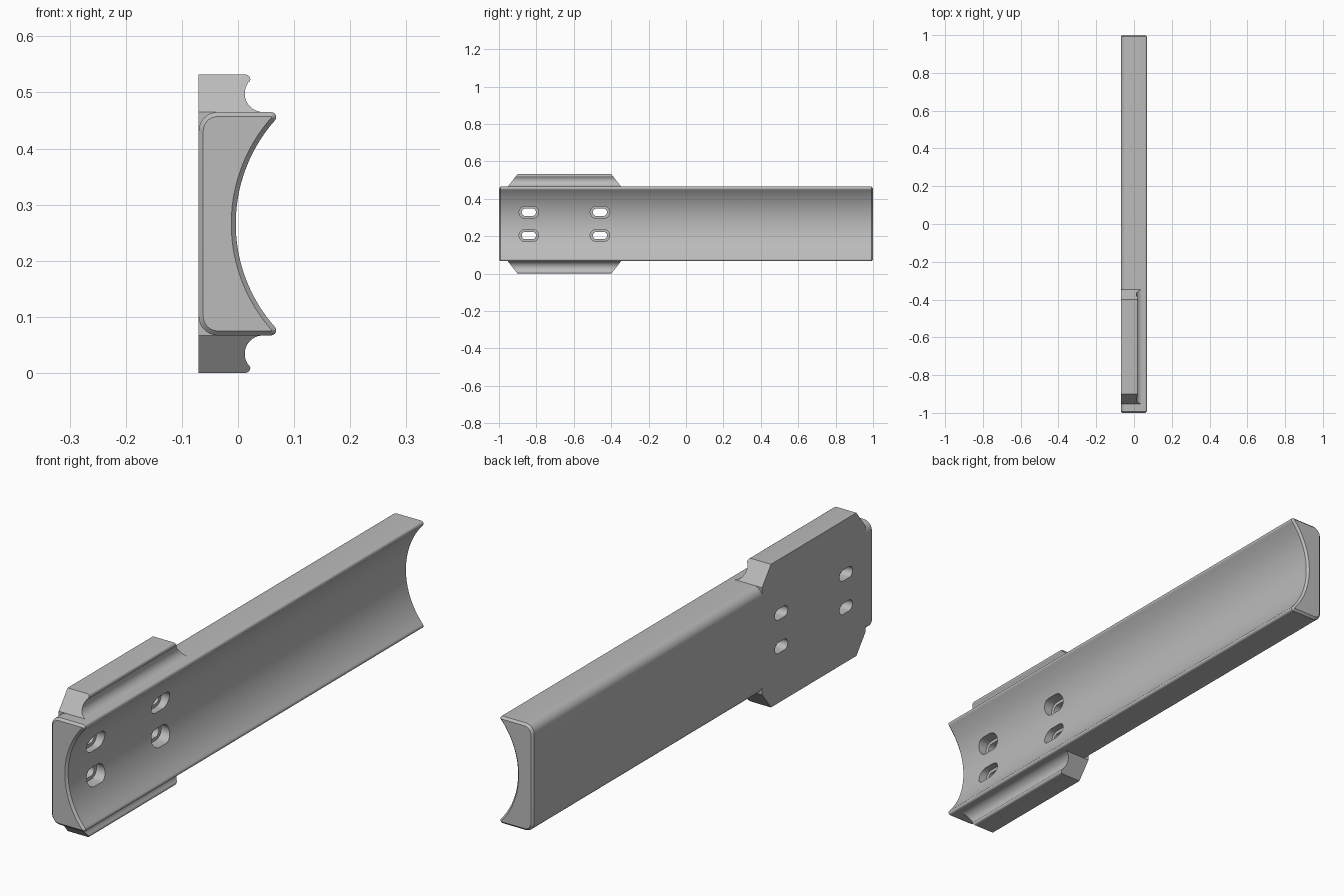
import bpy
import bmesh
from math import sin, cos, pi, sqrt, atan2

if "Cube" in bpy.data.objects:
    bpy.data.objects.remove(bpy.data.objects["Cube"], do_unlink=True)

MID = 0.266          # height of the mirror plane
HALF = 0.199         # half height of the rail
BACK = -0.07         # flat back plane

grey = bpy.data.materials.new("plain grey")
grey.use_nodes = True
grey.diffuse_color = (0.5, 0.5, 0.5, 1)
grey.node_tree.nodes["Principled BSDF"].inputs["Base Color"].default_value = (0.5, 0.5, 0.5, 1)


def arc(cx, cz, r, a0, a1, n):
    return [(cx + r * cos(a0 + (a1 - a0) * i / n), cz + r * sin(a0 + (a1 - a0) * i / n))
            for i in range(n + 1)]


def loft(name, rings):
    """Closed solid through matching rings of 3D points."""
    bm = bmesh.new()
    loops = [[bm.verts.new(p) for p in ring] for ring in rings]
    n = len(loops[0])
    for a, b in zip(loops, loops[1:]):
        for i in range(n):
            j = (i + 1) % n
            bm.faces.new((a[i], a[j], b[j], b[i]))
    bm.faces.new(loops[0])
    bm.faces.new(loops[-1])
    bmesh.ops.recalc_face_normals(bm, faces=bm.faces)
    mesh = bpy.data.meshes.new(name)
    bm.to_mesh(mesh)
    bm.free()
    mesh.materials.append(grey)
    obj = bpy.data.objects.new(name, mesh)
    bpy.context.collection.objects.link(obj)
    return obj


def mirrored(half):
    """Complete an upper half outline with its lower mirror image."""
    return [(x, MID + z) for x, z in half] + [(x, MID - z) for x, z in reversed(half)]


def combine(target, tool, operation):
    mod = target.modifiers.new(operation, 'BOOLEAN')
    mod.operation = operation
    mod.solver = 'EXACT'
    mod.object = tool
    bpy.context.view_layer.objects.active = target
    bpy.ops.object.modifier_apply(modifier=mod.name)
    bpy.data.objects.remove(tool, do_unlink=True)


def rail_outline(d):
    """Rail section shrunk by d: round back corners, round tips, hollow front."""
    corner, tip, hollow = 0.034, 0.009, 0.2777
    hollow_x = hollow - 0.004
    tip_x, tip_z = 0.059, HALF - tip
    turn = atan2(-tip_z, hollow_x - tip_x)
    half = arc(BACK + corner, HALF - corner, corner - d, pi, pi / 2, 10)
    half += arc(tip_x, tip_z, tip - d, pi / 2, turn, 8)
    start = pi + turn
    half += arc(hollow_x, 0, hollow + d, start, pi, 24)[1:-1]
    return mirrored(half)


# Long rail with chamfered ends
BEV = 0.008
rail = loft("hollow_rail", [[(x, y, z) for x, z in rail_outline(d)]
            for y, d in ((-1, BEV), (-1 + BEV, 0), (1 - BEV, 0), (1, BEV))])

# Mounting flange with a round groove along each side
half = [(BACK, MID)]
half += arc(0.013, MID - 0.009, 0.009, pi / 2, -pi / 4, 6)
half += arc(0.045, 0.232, 0.033, 3 * pi / 4, 3 * pi / 2, 16)
half += [(0.045, 0.19), (-0.02, 0.13)]
flange = loft("flange", [[(x, y, z) for x, z in mirrored(half)] for y in (-0.96, -0.34)])

# Sloping flange ends
half = [(-0.953, HALF), (-0.9, MID + 0.001), (-0.4, MID + 0.001), (-0.347, HALF)]
ends = loft("flange_ends", [[(x, y, z) for y, z in mirrored(half)] for x in (-0.2, 0.2)])
combine(flange, ends, 'INTERSECT')
combine(rail, flange, 'UNION')


# Slotted screw holes, each wider towards the hollow side
def slot(y, z, length, r, x0, x1):
    s = length / 2 - r
    ring = arc(y + s, z, r, -pi / 2, pi / 2, 12) + arc(y - s, z, r, pi / 2, 3 * pi / 2, 12)
    return loft("slot_cutter", [[(x, a, b) for a, b in ring] for x in (x0, x1)])


for y in (-0.84, -0.46):
    for z in (MID - 0.062, MID + 0.062):
        combine(rail, slot(y, z, 0.076, 0.02, -0.2, 0.2), 'DIFFERENCE')
        combine(rail, slot(y, z, 0.105, 0.032, -0.03, 0.2), 'DIFFERENCE')

bpy.ops.object.select_all(action='DESELECT')
rail.select_set(True)
bpy.context.view_layer.objects.active = rail
bpy.ops.object.shade_smooth_by_angle(angle=pi / 6)
